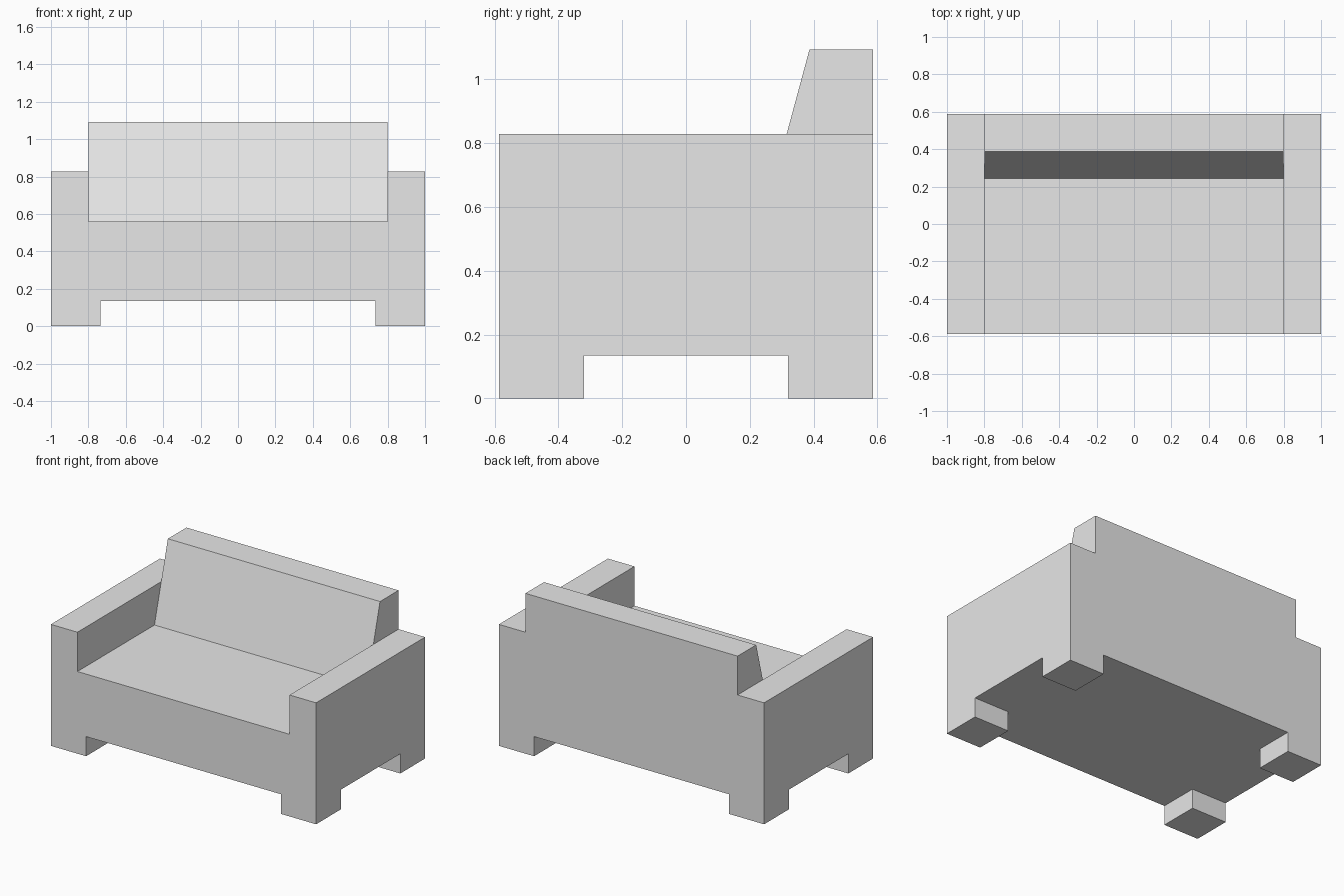
import bpy
import bmesh
from mathutils import Vector

cube = bpy.data.objects.get("Cube")
if cube:
    bpy.data.objects.remove(cube, do_unlink=True)

# Main dimensions
HALF_DEPTH = 0.587
FLOOR_GAP, SEAT, ARM_TOP, BACK_TOP = 0.134, 0.56, 0.828, 1.093
INNER = 0.8
LEG_X, LEG_Y = 0.735, 0.32

grey = bpy.data.materials.new("grey fabric")
grey.use_nodes = True
color = (0.8, 0.8, 0.8, 1)
grey.diffuse_color = color
grey.node_tree.nodes["Principled BSDF"].inputs["Base Color"].default_value = color


def prism(name, points, offset):
    """Extrude a closed outline of 3D points along an offset."""
    bm = bmesh.new()
    face = bm.faces.new([bm.verts.new(p) for p in points])
    new = bmesh.ops.extrude_face_region(bm, geom=[face], use_keep_orig=True)["geom"]
    verts = [v for v in new if isinstance(v, bmesh.types.BMVert)]
    bmesh.ops.translate(bm, verts=verts, vec=Vector(offset))
    bmesh.ops.recalc_face_normals(bm, faces=bm.faces)
    mesh = bpy.data.meshes.new(name)
    bm.to_mesh(mesh)
    bm.free()
    mesh.materials.append(grey)
    obj = bpy.data.objects.new(name, mesh)
    bpy.context.collection.objects.link(obj)
    return obj


# Base and arms: one U-shaped front outline
half = [(1, FLOOR_GAP), (1, ARM_TOP), (INNER, ARM_TOP), (INNER, SEAT)]
outline = half + [(-x, z) for x, z in reversed(half)]
sofa = prism("sofa_frame", [(x, -HALF_DEPTH, z) for x, z in outline],
             (0, 2 * HALF_DEPTH, 0))

# Backrest: sloping side outline between the arms
side = [(0.243, SEAT), (HALF_DEPTH, SEAT), (HALF_DEPTH, BACK_TOP), (0.387, BACK_TOP)]
parts = [prism("backrest", [(-INNER, y, z) for y, z in side], (2 * INNER, 0, 0))]

# Four corner legs
for sx, x_name in ((1, "left"), (-1, "right")):
    for sy, y_name in ((-1, "front"), (1, "back")):
        foot = [(sx * x, sy * y, 0) for x, y in
                ((LEG_X, LEG_Y), (1, LEG_Y), (1, HALF_DEPTH), (LEG_X, HALF_DEPTH))]
        parts.append(prism(f"{y_name}_{x_name}_leg", foot, (0, 0, FLOOR_GAP)))

# Fuse the parts into one continuous shell
for part in parts:
    union = sofa.modifiers.new(part.name, "BOOLEAN")
    union.operation = "UNION"
    union.solver = "EXACT"
    union.object = part
shell = bpy.data.meshes.new_from_object(
    sofa.evaluated_get(bpy.context.evaluated_depsgraph_get()))
sofa.modifiers.clear()
sofa.data = shell
for part in parts:
    bpy.data.objects.remove(part, do_unlink=True)

# Merge flat neighbouring faces so no seams remain
bm = bmesh.new()
bm.from_mesh(shell)
bmesh.ops.remove_doubles(bm, verts=bm.verts, dist=0.0005)
bmesh.ops.dissolve_limit(bm, angle_limit=0.02, verts=bm.verts, edges=bm.edges)
bm.to_mesh(shell)
bm.free()
